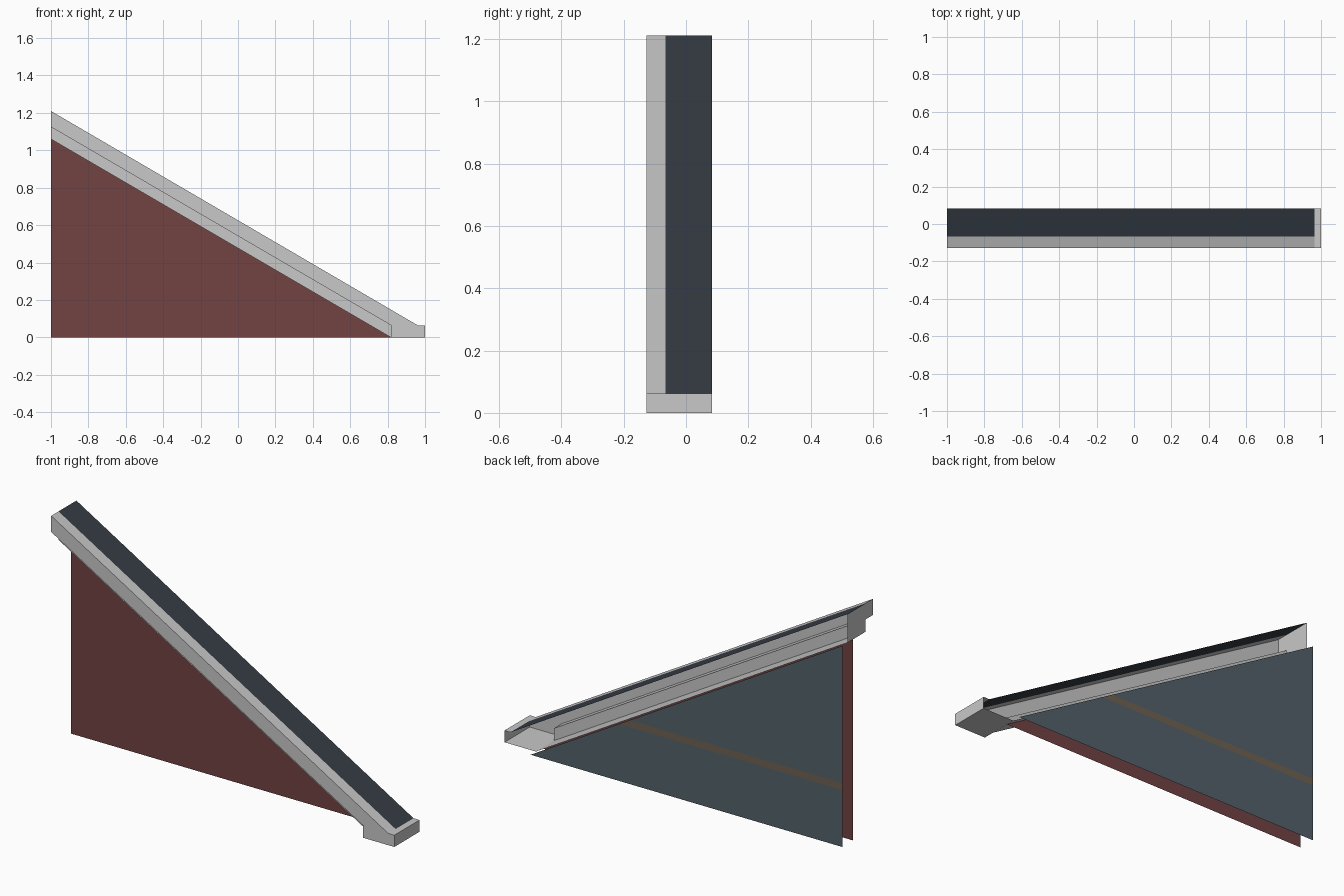
import bpy, bmesh

if "Cube" in bpy.data.objects:
    bpy.data.objects.remove(bpy.data.objects["Cube"])


def material(name, rgb):
    m = bpy.data.materials.new(name)
    m.diffuse_color = (*rgb, 1)
    m.use_nodes = True
    m.node_tree.nodes["Principled BSDF"].inputs["Base Color"].default_value = m.diffuse_color
    return m


GREY = material("light grey trim", (0.58, 0.58, 0.58))
SLATE = material("dark slate", (0.037, 0.047, 0.061))
RED = material("dull red", (0.168, 0.054, 0.054))
BLUE = material("blue grey", (0.084, 0.12, 0.144))
BROWN = material("brown", (0.156, 0.12, 0.084))

# depth planes: trim front, step, trim back, outer wall, inner wall
FRONT, STEP, BACK, OUTER, INNER = -0.127, -0.066, 0.083, 0.037, 0.127


def build(name, polys, mat):
    bm = bmesh.new()
    for poly in polys:
        bm.faces.new([bm.verts.new(p) for p in poly])
    bmesh.ops.remove_doubles(bm, verts=bm.verts, dist=1e-4)
    bmesh.ops.recalc_face_normals(bm, faces=bm.faces)
    me = bpy.data.meshes.new(name)
    bm.to_mesh(me)
    bm.free()
    me.materials.append(mat)
    ob = bpy.data.objects.new(name, me)
    bpy.context.collection.objects.link(ob)
    return ob


def flat(pts, y):
    """Upright polygon from (x, z) points."""
    return [(x, y, z) for x, z in pts]


def strip(a, b, y0, y1):
    """Quad swept along y from the edge a-b, given in (x, z)."""
    return [(a[0], y0, a[1]), (b[0], y0, b[1]), (b[0], y1, b[1]), (a[0], y1, a[1])]


# side profile points (x, z)
top, eave = (-1, 1.21), (0.965, 0.062)
toe_top, toe = (1, 0.062), (1, 0)
heel, heel_top = (0.817, 0), (0.817, 0.065)
mid, low = (-1, 1.125), (-1, 1.06)

# hollow sloped trim, open at the back, with a stepped underside and a foot
build("sloped_trim", [
    flat([top, mid, heel_top, heel, toe, toe_top, eave], FRONT),
    flat([mid, low, heel, heel_top], STEP),
    strip(top, eave, FRONT, STEP),
    strip(mid, heel_top, FRONT, STEP),
    strip(heel_top, heel, FRONT, STEP),
    strip(low, heel, STEP, BACK),
    strip(eave, toe_top, FRONT, BACK),
    strip(toe_top, toe, FRONT, BACK),
    strip(heel, toe, FRONT, BACK),
    # stepped cap at the high end
    [(-1, FRONT, 1.21), (-1, FRONT, 1.125), (-1, STEP, 1.125),
     (-1, STEP, 1.06), (-1, BACK, 1.06), (-1, BACK, 1.21)],
], GREY)

# roof covering
build("roof_sheet", [strip(top, eave, STEP, BACK)], SLATE)

# outer gable wall
build("outer_wall", [flat([(-1, 0), heel, low], OUTER)], RED)


# inner gable wall, cut into bands around a horizontal rail
def slope_x(z):
    return heel[0] - z * (heel[0] + 1) / low[1]


r0, r1 = 0.30, 0.337
build("inner_wall", [
    flat([(-1, 0), (-1, r0), (slope_x(r0), r0), heel], INNER),
    flat([(-1, r1), low, (slope_x(r1), r1)], INNER),
], BLUE)
build("wall_rail", [
    flat([(-1, r0), (-1, r1), (slope_x(r1), r1), (slope_x(r0), r0)], INNER),
], BROWN)
